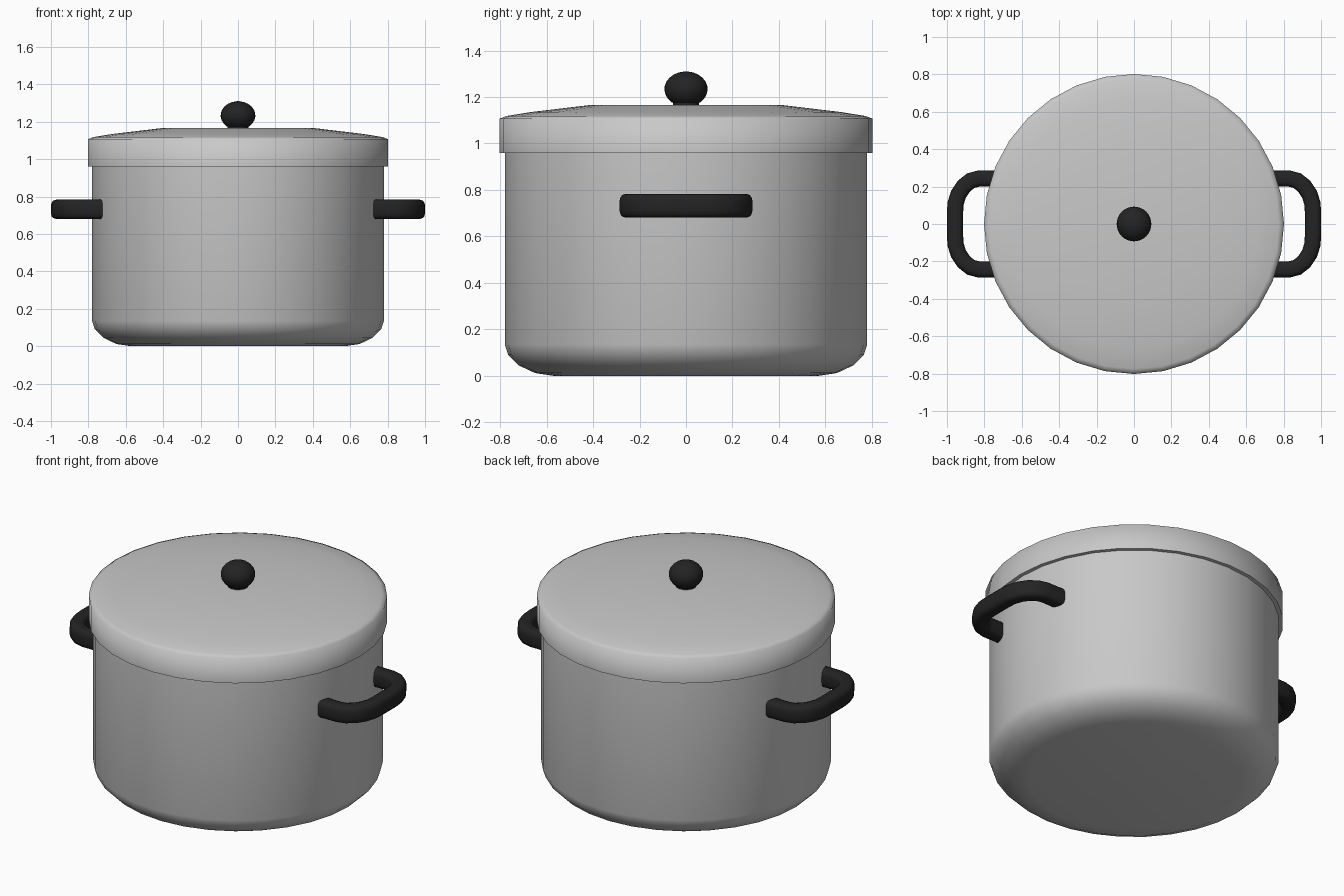
import bpy, bmesh, math
from mathutils import Vector

if "Cube" in bpy.data.objects:
    bpy.data.objects.remove(bpy.data.objects["Cube"])


def material(name, rgb):
    m = bpy.data.materials.new(name)
    m.diffuse_color = (*rgb, 1)
    m.use_nodes = True
    m.node_tree.nodes["Principled BSDF"].inputs["Base Color"].default_value = m.diffuse_color
    return m


steel = material("brushed_steel", (0.58, 0.58, 0.58))
black = material("black_plastic", (0.017, 0.017, 0.018))


def finish(bm, name, mat, angle=40):
    bmesh.ops.recalc_face_normals(bm, faces=bm.faces)
    me = bpy.data.meshes.new(name)
    bm.to_mesh(me)
    bm.free()
    me.materials.append(mat)
    ob = bpy.data.objects.new(name, me)
    bpy.context.collection.objects.link(ob)
    bpy.ops.object.select_all(action='DESELECT')
    ob.select_set(True)
    bpy.context.view_layer.objects.active = ob
    bpy.ops.object.shade_smooth_by_angle(angle=math.radians(angle))
    return ob


def skin(bm, rings, closed):
    # join neighbouring vertex rings with quads
    pairs = list(zip(rings, rings[1:])) + ([(rings[-1], rings[0])] if closed else [])
    for a, b in pairs:
        n = len(a)
        for i in range(n):
            bm.faces.new((a[i], a[(i + 1) % n], b[(i + 1) % n], b[i]))
    if not closed:
        bm.faces.new(rings[0])
        bm.faces.new(rings[-1])


def lathe(name, profile, mat, sides=32, angle=40):
    bm = bmesh.new()
    rings = [[bm.verts.new((r * math.cos(2 * math.pi * i / sides),
                            r * math.sin(2 * math.pi * i / sides), z))
              for i in range(sides)] for r, z in profile]
    skin(bm, rings, False)
    return finish(bm, name, mat, angle)


# pot body with rounded base
lathe("pot_body", [(0.57, 0.0), (0.65, 0.012), (0.72, 0.045), (0.765, 0.09),
                   (0.78, 0.135), (0.78, 1.0)], steel)

# overhanging lid, stepped dome with a flat centre
lathe("lid", [(0.775, 0.96), (0.802, 0.96), (0.802, 1.107), (0.775, 1.118),
              (0.67, 1.135), (0.41, 1.166)], steel, angle=85)

# lid knob on a short neck
knob = [(0.055, 1.155), (0.055, 1.178)]
for k in range(10):
    a = math.radians(-50 + k * 15)
    knob.append((0.093 * math.cos(a), 1.234 + 0.076 * math.sin(a)))
knob.append((0.012, 1.31))
lathe("lid_knob", knob, black)

# side handles: rounded bar swept along a U in the horizontal plane
half = [(0.715, 0.243), (0.83, 0.243), (0.872, 0.232), (0.91, 0.202),
        (0.938, 0.16), (0.954, 0.11), (0.957, 0.06)]
path = [Vector((x, y, 0)) for x, y in half] + \
       [Vector((x, -y, 0)) for x, y in reversed(half)]


def handle(name, side):
    bm = bmesh.new()
    rings = []
    for i, p in enumerate(path):
        t = (path[min(i + 1, len(path) - 1)] - path[max(i - 1, 0)]).normalized()
        n = Vector((-t.y, t.x, 0))
        ring = []
        for k in range(16):
            a = 2 * math.pi * (k + 0.5) / 16
            c, s = math.cos(a), math.sin(a)
            u = math.copysign(abs(c) ** 0.6, c) * 0.044
            v = math.copysign(abs(s) ** 0.6, s) * 0.052
            q = p + n * u
            ring.append(bm.verts.new((q.x * side, q.y, 0.732 + v)))
        rings.append(ring)
    skin(bm, rings, False)
    return finish(bm, name, mat=black)


handle("right_handle", 1)
handle("left_handle", -1)
